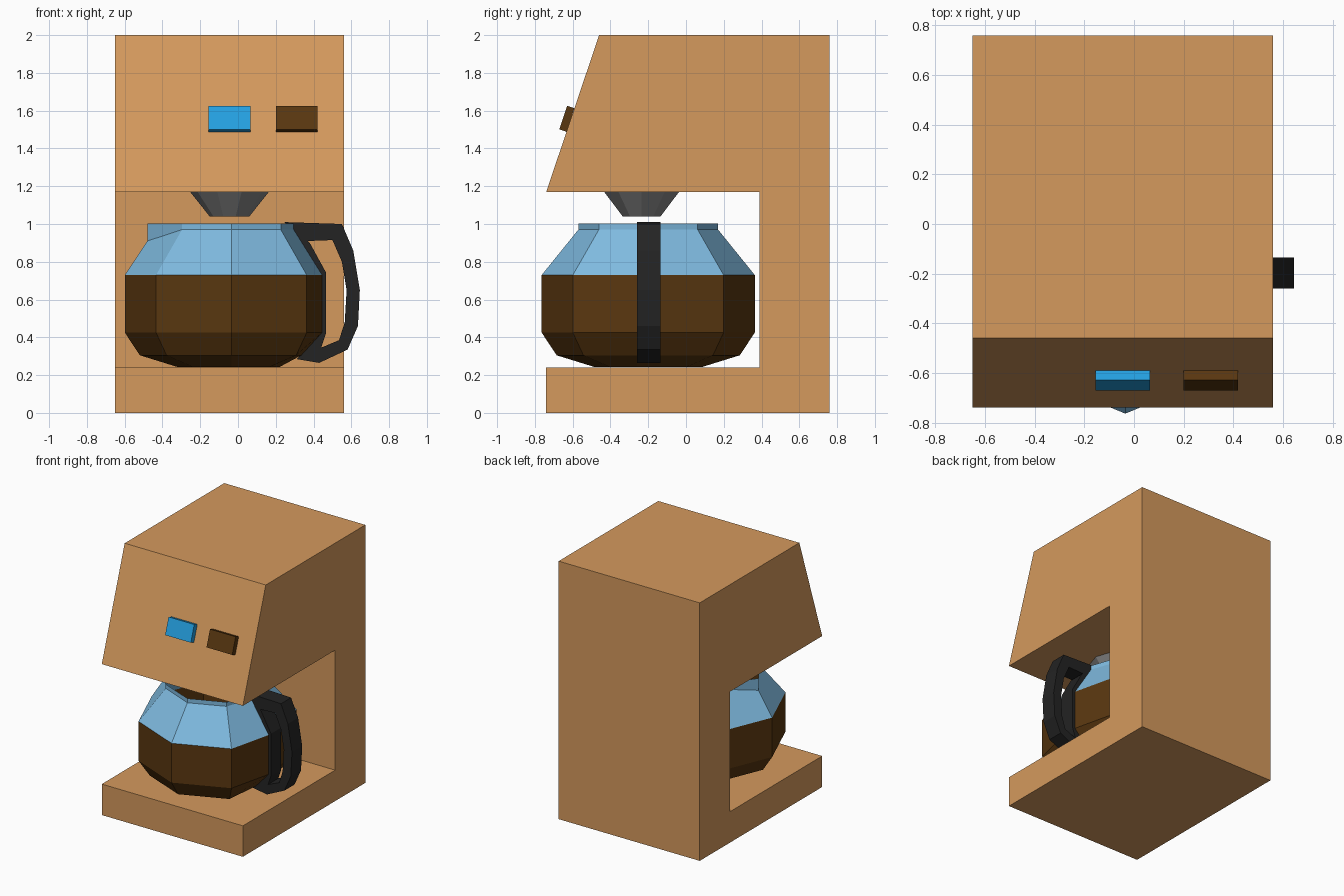
import bpy, bmesh, math

if "Cube" in bpy.data.objects:
    bpy.data.objects.remove(bpy.data.objects["Cube"])


def material(name, r, g, b):
    m = bpy.data.materials.new(name)
    m.diffuse_color = (r, g, b, 1)
    m.use_nodes = True
    m.node_tree.nodes["Principled BSDF"].inputs["Base Color"].default_value = m.diffuse_color
    return m


tan = material("tan casing", 0.66, 0.32, 0.11)
blue = material("bright blue", 0.018, 0.35, 0.75)
glass = material("pale blue glass", 0.21, 0.49, 0.74)
brown = material("coffee brown", 0.10, 0.038, 0.005)
black = material("black plastic", 0.017, 0.017, 0.017)
grey = material("grey metal", 0.23, 0.23, 0.23)


def finish(name, bm, *mats):
    bmesh.ops.recalc_face_normals(bm, faces=bm.faces)
    me = bpy.data.meshes.new(name)
    bm.to_mesh(me)
    bm.free()
    for m in mats:
        me.materials.append(m)
    ob = bpy.data.objects.new(name, me)
    bpy.context.collection.objects.link(ob)
    return ob


def extrude_x(name, profile, x0, x1, mat):
    """Side profile of (y, z) points extruded from x0 to x1."""
    bm = bmesh.new()
    a = [bm.verts.new((x0, y, z)) for y, z in profile]
    b = [bm.verts.new((x1, y, z)) for y, z in profile]
    bm.faces.new(a)
    bm.faces.new(b[::-1])
    n = len(a)
    for i in range(n):
        j = (i + 1) % n
        bm.faces.new((a[i], b[i], b[j], a[j]))
    return finish(name, bm, mat)


def skin(bm, rings):
    """Quads between successive closed rings of vertices."""
    for lo, hi in zip(rings, rings[1:]):
        n = len(lo)
        for i in range(n):
            j = (i + 1) % n
            bm.faces.new((lo[i], lo[j], hi[j], hi[i]))


# Casing with the recess for the pot
extrude_x("casing", [(-0.74, 0), (0.76, 0), (0.76, 2), (-0.46, 2), (-0.74, 1.17),
                     (0.39, 1.17), (0.39, 0.24), (-0.74, 0.24)], -0.65, 0.56, tan)

# Two buttons on the sloping front
button = [(-0.633, 1.488), (-0.591, 1.613), (-0.629, 1.626), (-0.671, 1.501)]
extrude_x("left_button", button, -0.155, 0.065, blue)
extrude_x("right_button", button, 0.20, 0.42, brown)

# Drip funnel
bm = bmesh.new()
rings = [[bm.verts.new((-0.045 + r * math.cos(k * math.tau / 10),
                        -0.235 + r * math.sin(k * math.tau / 10), z)) for k in range(10)]
         for r, z in ((0.105, 1.04), (0.21, 1.172))]
skin(bm, rings)
bm.faces.new(rings[0])
bm.faces.new(rings[1])
finish("funnel", bm, grey)

# Octagonal pot: the right corner is flattened for the handle, the left one is the spout
CX, CY = -0.035, -0.2
bm = bmesh.new()
rings = []
for r, z, flat_x in ((0.285, 0.243, 0.22), (0.485, 0.305, 0.335), (0.564, 0.425, 0.445),
                     (0.564, 0.73, 0.445), (0.37, 0.97, 0.295), (0.37, 1.003, 0.295)):
    ring = [bm.verts.new((flat_x, CY - 0.06, z)), bm.verts.new((flat_x, CY + 0.06, z))]
    for k in range(1, 8):
        a = k * math.pi / 4
        x, zz = CX + r * math.cos(a), z
        if k == 4 and z > 0.9:
            x, zz = -0.48, max(0.91, z) if z > 1 else 0.91
        ring.append(bm.verts.new((x, CY + r * math.sin(a), zz)))
    rings.append(ring)
skin(bm, rings)
bm.faces.new(rings[0])
for f in bm.faces:
    f.material_index = 1 if f.calc_center_median().z < 0.7 else 0
finish("coffee_pot", bm, glass, brown)

# Handle: closed loop of (outer, inner) point pairs in x, z
pairs = [((0.245, 1.01), (0.37, 0.91)), ((0.55, 1.0), (0.50, 0.915)),
         ((0.61, 0.86), (0.55, 0.80)), ((0.645, 0.65), (0.575, 0.65)),
         ((0.635, 0.46), (0.565, 0.48)), ((0.58, 0.335), (0.535, 0.385)),
         ((0.43, 0.265), (0.44, 0.345)), ((0.31, 0.285), (0.445, 0.36)),
         ((0.44, 0.42), (0.465, 0.42)), ((0.44, 0.735), (0.465, 0.745)),
         ((0.29, 0.97), (0.38, 0.90))]
bm = bmesh.new()
loops = [[bm.verts.new((p[s][0], y, p[s][1])) for p in pairs]
         for s, y in ((0, -0.26), (1, -0.26), (1, -0.135), (0, -0.135))]
skin(bm, loops + loops[:1])
finish("pot_handle", bm, black)
